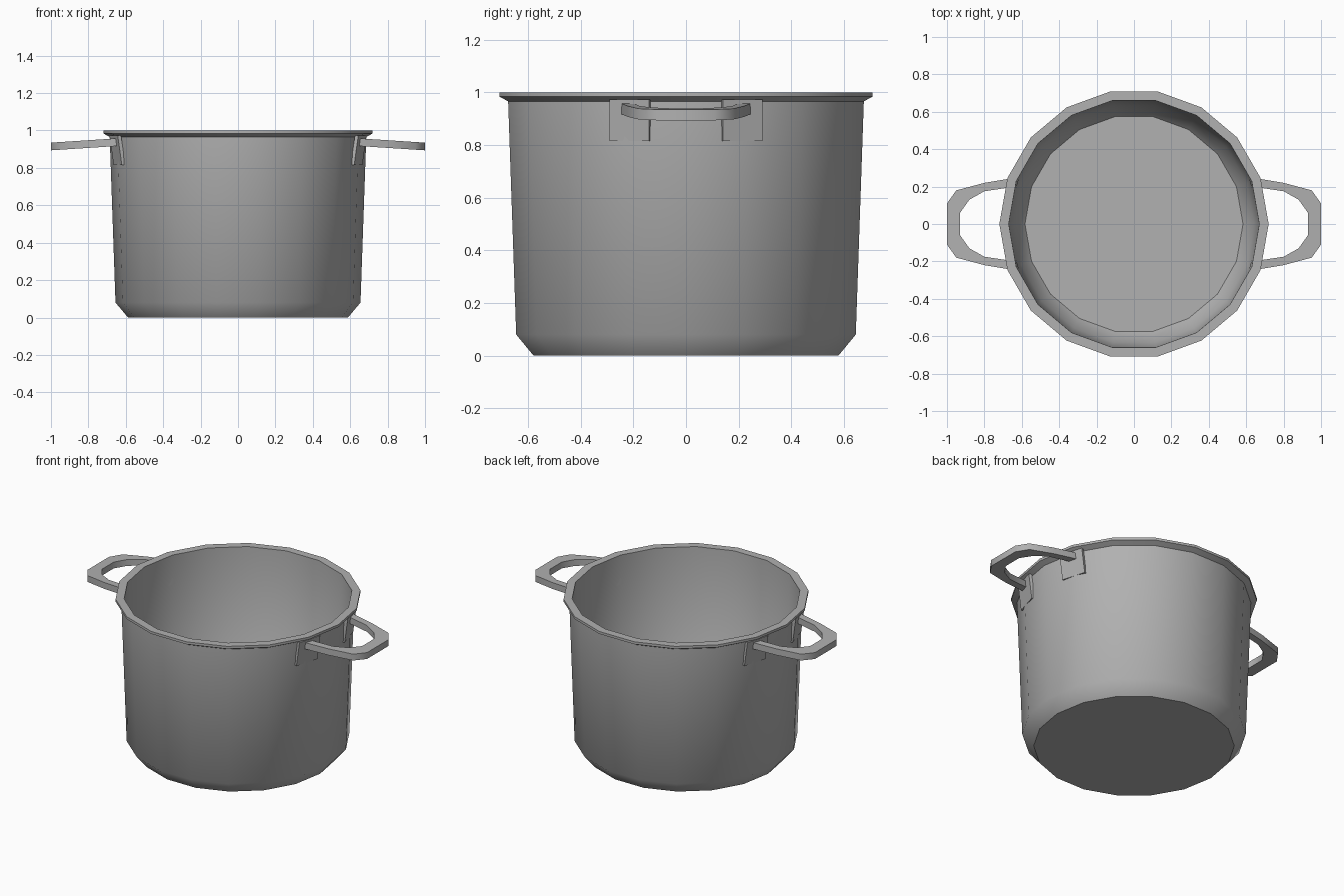
import bpy, bmesh
from math import cos, sin, pi, radians

if "Cube" in bpy.data.objects:
    bpy.data.objects.remove(bpy.data.objects["Cube"])

SIDES = 18
metal = bpy.data.materials.new("dark_grey_metal")
metal.diffuse_color = (0.44, 0.44, 0.44, 1.0)
metal.use_nodes = True
metal.node_tree.nodes["Principled BSDF"].inputs["Base Color"].default_value = metal.diffuse_color


def make_object(name, bm):
    bmesh.ops.recalc_face_normals(bm, faces=bm.faces)
    mesh = bpy.data.meshes.new(name)
    bm.to_mesh(mesh)
    bm.free()
    mesh.materials.append(metal)
    obj = bpy.data.objects.new(name, mesh)
    bpy.context.collection.objects.link(obj)
    return obj


def mirror_xy(obj):
    mod = obj.modifiers.new("mirror", 'MIRROR')
    mod.use_axis = (True, True, False)
    mod.merge_threshold = 0.0005


def smooth(obj):
    bpy.ops.object.select_all(action='DESELECT')
    obj.select_set(True)
    bpy.context.view_layer.objects.active = obj
    bpy.ops.object.shade_smooth_by_angle(angle=radians(45))


def lathe(name, profile):
    """Closed solid of revolution; first and last rings are capped."""
    bm = bmesh.new()
    rings = [[bm.verts.new((r * cos(2 * pi * i / SIDES), r * sin(2 * pi * i / SIDES), z))
              for i in range(SIDES)] for r, z in profile]
    for a, b in zip(rings, rings[1:]):
        for i in range(SIDES):
            j = (i + 1) % SIDES
            bm.faces.new((a[i], a[j], b[j], b[i]))
    bm.faces.new(rings[0])
    bm.faces.new(rings[-1])
    return make_object(name, bm)


# Pot body: outside base, wall, rolled rim, inside wall, inside floor
smooth(lathe("pot_body", [
    (0.588, 0.0), (0.655, 0.08), (0.686, 0.966), (0.72, 0.984), (0.72, 1.0),
    (0.670, 1.0), (0.642, 0.085), (0.583, 0.012)]))

# Loop handles: outer and inner outline points of one quarter, mirrored
stations = [((0.64, 0.246), (0.64, 0.198)), ((0.68, 0.240), (0.68, 0.193)),
            ((0.80, 0.220), (0.80, 0.175)), ((0.95, 0.180), (0.88, 0.130)),
            ((1.00, 0.110), (0.93, 0.060)), ((1.00, 0.0), (0.93, 0.0))]


def handle_top(x):
    return 0.957 - (x - 0.66) * 0.065


bm = bmesh.new()
sections = []
for (ox, oy), (ix, iy) in stations:
    sections.append([bm.verts.new(p) for p in (
        (ox, oy, handle_top(ox)), (ix, iy, handle_top(ix)),
        (ix, iy, handle_top(ix) - 0.041), (ox, oy, handle_top(ox) - 0.041))])
for a, b in zip(sections, sections[1:]):
    for i in range(4):
        j = (i + 1) % 4
        bm.faces.new((a[i], a[j], b[j], b[i]))
bm.faces.new(sections[0])
handles = make_object("handles", bm)
smooth(handles)
mirror_xy(handles)

# Mounting plates, leaning slightly outwards, one per handle end
bm = bmesh.new()
for z, lean in ((0.815, 0.0), (0.972, 0.022)):
    for inset in (0.0, 0.018):
        for x, y in ((0.621, 0.29), (0.665, 0.14)):
            bm.verts.new((x + lean - inset, y - inset * 0.3, z))
bmesh.ops.convex_hull(bm, input=bm.verts)
bmesh.ops.dissolve_limit(bm, angle_limit=0.02, verts=bm.verts, edges=bm.edges)
mirror_xy(make_object("handle_plates", bm))
